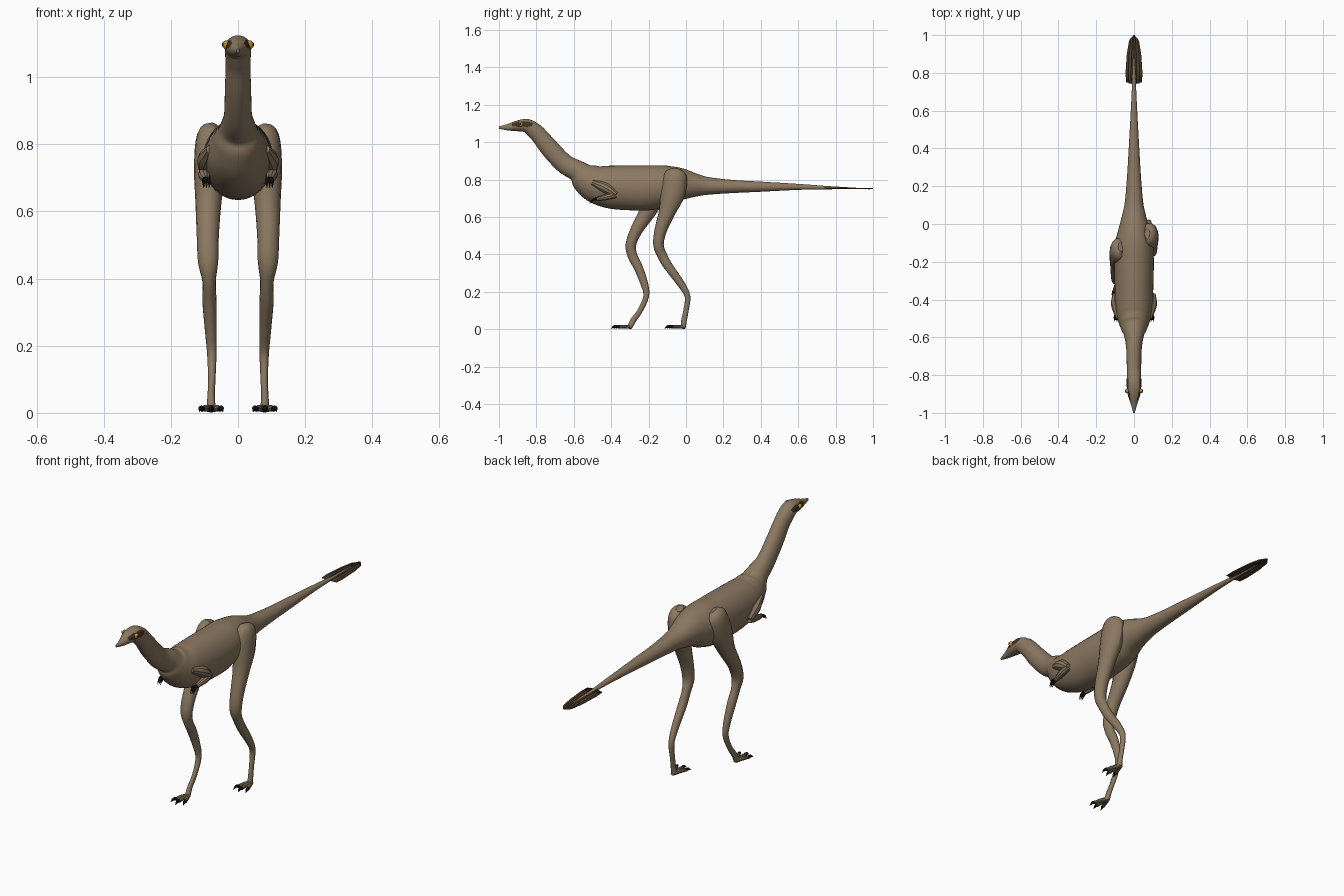
import bpy
import bmesh
from math import sin, cos, tau
from mathutils import Vector

cube = bpy.data.objects.get("Cube")
if cube:
    bpy.data.objects.remove(cube, do_unlink=True)


def material(name, red, green, blue):
    mat = bpy.data.materials.new(name)
    mat.use_nodes = True
    color = (red, green, blue, 1)
    mat.diffuse_color = color
    shader = next(n for n in mat.node_tree.nodes if n.type == "BSDF_PRINCIPLED")
    shader.inputs["Base Color"].default_value = color
    shader.inputs["Roughness"].default_value = 0.8
    return mat


SKIN = material("tan skin", .26, .19, .12)
PATCH = material("dark brown eye patch", .045, .03, .018)
FEATHER = material("dark brown feather", .06, .036, .02)
FEATHER_LIGHT = material("brown feather", .09, .058, .033)
CLAW = material("black claw", .012, .011, .01)
GOLD = material("gold eye", .5, .25, .02)


def finish(name, bm, *mats):
    """Turn a bmesh into a smooth-shaded object."""
    bmesh.ops.recalc_face_normals(bm, faces=bm.faces)
    mesh = bpy.data.meshes.new(name)
    bm.to_mesh(mesh)
    bm.free()
    for mat in mats:
        mesh.materials.append(mat)
    obj = bpy.data.objects.new(name, mesh)
    bpy.context.collection.objects.link(obj)
    bpy.ops.object.select_all(action="DESELECT")
    obj.select_set(True)
    bpy.context.view_layer.objects.active = obj
    bpy.ops.object.shade_smooth_by_angle()
    return obj


def spline(stations, steps):
    """Catmull-Rom interpolation through stations of x, y, z, width, height."""
    pts = [Vector(s) for s in stations]
    pts = [pts[0] * 2 - pts[1]] + pts + [pts[-1] * 2 - pts[-2]]
    out = []
    for a, b, c, d in zip(pts, pts[1:], pts[2:], pts[3:]):
        for i in range(steps):
            t = i / steps
            out.append(b + (c - a) * (t / 2)
                       + (a * 2 - b * 5 + c * 4 - d) * (t * t / 2)
                       + (b * 3 - a - c * 3 + d) * (t ** 3 / 2))
    return out + [pts[-2]]


def loft(name, stations, mat, sides=14, steps=4, paint=None):
    """Skin elliptical rings along a smooth path and cap both ends."""
    rows = spline(stations, steps)
    centers = [Vector(r[:3]) for r in rows]
    bm = bmesh.new()
    rings = []
    for i, row in enumerate(rows):
        tangent = (centers[min(i + 1, len(rows) - 1)] - centers[max(i - 1, 0)]).normalized()
        side = Vector((1, 0, 0))
        side = (side - tangent * side.dot(tangent)).normalized()
        up = tangent.cross(side)
        ring = []
        for k in range(sides):
            a = tau * k / sides
            ring.append(bm.verts.new(centers[i] + side * (row[3] * cos(a)) + up * (row[4] * sin(a))))
        rings.append(ring)
    for low, high in zip(rings, rings[1:]):
        for k in range(sides):
            n = (k + 1) % sides
            bm.faces.new((low[k], low[n], high[n], high[k]))
    bm.faces.new(rings[0])
    bm.faces.new(rings[-1])
    if paint:
        for face in bm.faces:
            face.material_index = int(paint(face.calc_center_median()))
    return finish(name, bm, mat, PATCH) if paint else finish(name, bm, mat)


def limb(name, points, radii, mat, sides=10):
    return loft(name, [(*p, r, r) for p, r in zip(points, radii)], mat, sides)


def ball(name, center, radius, mat):
    bm = bmesh.new()
    bmesh.ops.create_uvsphere(bm, u_segments=16, v_segments=10, radius=radius)
    bmesh.ops.translate(bm, verts=bm.verts, vec=center)
    return finish(name, bm, mat)


# Head, neck, trunk and tail: y, z, half width, half height
spine = [
    (-1, 1.078, .004, .006), (-.95, 1.08, .018, .018), (-.9, 1.087, .034, .029),
    (-.85, 1.087, .039, .037), (-.81, 1.06, .038, .043), (-.78, 1.03, .037, .045),
    (-.727, .965, .039, .05), (-.65, .885, .042, .052), (-.58, .845, .055, .058),
    (-.54, .81, .073, .082), (-.48, .776, .092, .102), (-.4, .76, .1, .115),
    (-.3, .756, .103, .12), (-.2, .756, .105, .12), (-.1, .768, .1, .108),
    (-.03, .775, .083, .088), (.05, .77, .062, .063), (.12, .766, .048, .047),
    (.25, .763, .037, .035), (.4, .762, .028, .027), (.6, .761, .017, .016),
    (.75, .757, .01, .009), (.93, .752, .003, .003)]


def eye_patch(p):
    return ((p.y + .875) / .058) ** 2 + ((p.z - 1.096) / .015) ** 2 < 1


loft("body", [(0, *s) for s in spine], SKIN, 36, 7, eye_patch)

# Leg shape shared by both sides: x, z, half width, half depth
leg_shape = [
    (.07, .855, .015, .025), (.08, .825, .042, .06), (.084, .73, .047, .066),
    (.088, .63, .039, .045), (.09, .53, .033, .033), (.089, .45, .03, .028),
    (.086, .39, .02, .026), (.085, .33, .021, .024), (.081, .24, .017, .02),
    (.078, .175, .014, .015), (.078, .1, .011, .014), (.08, .05, .011, .015),
    (.08, .012, .014, .014)]
stride = {
    "left": (-.05, -.055, -.07, -.1, -.135, -.147, -.125, -.09, -.025, .008, 0, -.01, -.015),
    "right": (-.12, -.13, -.165, -.205, -.265, -.295, -.285, -.255, -.222, -.213, -.245, -.28, -.3)}

for label, s in (("left", 1), ("right", -1)):
    path = stride[label]
    loft(label + "_leg", [(s * x, y, z, w, h) for (x, z, w, h), y in zip(leg_shape, path)], SKIN, 16)

    # Three splayed toes with claws
    heel = path[-1]
    for i, spread in enumerate((-.026, 0, .026)):
        x = s * .08
        reach = .068 - abs(spread) * .5
        knuckle = (x + spread, heel - reach, .012)
        limb(f"{label}_toe_{i}", [(x, heel + .008, .012), (x + spread * .6, heel - reach / 2, .014), knuckle],
             (.011, .01, .008), SKIN)
        limb(f"{label}_toe_claw_{i}", [knuckle, (x + spread * 1.2, knuckle[1] - .016, .014),
                                       (x + spread * 1.35, knuckle[1] - .032, .004)],
             (.009, .007, .001), CLAW, 8)

    # Small folded arm
    elbow = (s * .099, -.375, .718)
    wrist = (s * .094, -.475, .695)
    limb(label + "_upper_arm", [(s * .08, -.5, .785), (s * .093, -.43, .755), elbow], (.015, .028, .017), SKIN)
    limb(label + "_forearm", [elbow, (s * .1, -.42, .708), wrist], (.017, .018, .011), SKIN)
    for i, spread in enumerate((-.008, 0, .008)):
        limb(f"{label}_hand_claw_{i}", [wrist, (wrist[0] + spread, -.495, .694), (wrist[0] + spread, -.515, .67)],
             (.008, .006, .001), CLAW, 8)

    # Eye
    ball(label + "_eye", (s * .034, -.883, 1.096), .013, GOLD)
    ball(label + "_pupil", (s * .042, -.886, 1.097), .0065, CLAW)

    # Flat tail feathers, layered from the quill outwards
    for i in range(3):
        bm = bmesh.new()
        previous = None
        for y, half in ((.74 + i * .004, .042), (.8, .045), (.9, .038), (.97, .026), (1 - i * .008, .017)):
            z = .757 - (y - .74) * .02 - i * .001
            edge = [bm.verts.new((s * half * f / 3, y, z)) for f in (i, i + 1)]
            if previous:
                bm.faces.new((*previous, edge[1], edge[0]))
            previous = edge
        feather = finish(f"{label}_tail_feather_{i}", bm, FEATHER_LIGHT if i == 1 else FEATHER)
        solid = feather.modifiers.new("thickness", "SOLIDIFY")
        solid.thickness = .004
        solid.offset = 0
